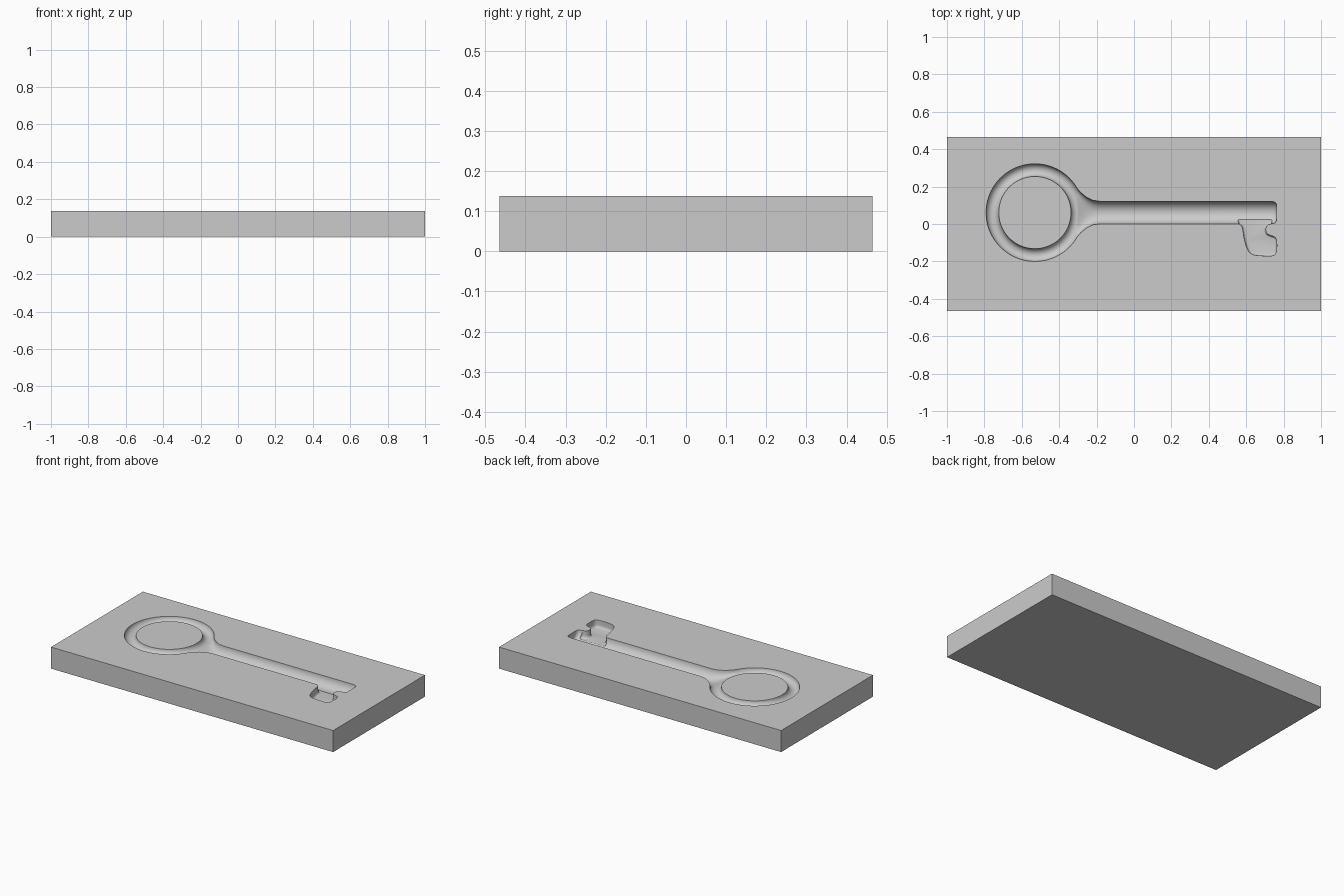
import bpy, bmesh
from math import sin, cos, pi
from mathutils import Vector

if "Cube" in bpy.data.objects:
    bpy.data.objects.remove(bpy.data.objects["Cube"])

TOP = 0.138          # height of the slab face
CZ = TOP + 0.0006    # cutter mid height, just clear of the face
CY = 0.061           # centre line of the key


def make_object(name, bm):
    bmesh.ops.recalc_face_normals(bm, faces=bm.faces)
    if bm.calc_volume(signed=True) < 0:
        bmesh.ops.reverse_faces(bm, faces=bm.faces)
    me = bpy.data.meshes.new(name)
    bm.to_mesh(me)
    bm.free()
    ob = bpy.data.objects.new(name, me)
    bpy.context.scene.collection.objects.link(ob)
    return ob


def volume(me):
    bm = bmesh.new()
    bm.from_mesh(me)
    v = bm.calc_volume(signed=True)
    bm.free()
    return v


def carve(target, cutter):
    """Subtract cutter, keeping the first solver result with a sensible volume."""
    before = volume(target.data)
    mod = target.modifiers.new("carve", 'BOOLEAN')
    mod.operation = 'DIFFERENCE'
    mod.object = cutter
    result = None
    for solver in ('MANIFOLD', 'EXACT', 'FLOAT'):
        mod.solver = solver
        bpy.context.view_layer.update()
        dg = bpy.context.evaluated_depsgraph_get()
        me = bpy.data.meshes.new_from_object(target.evaluated_get(dg))
        if 0.85 * before < volume(me) < before - 1e-5:
            result = me
            break
    target.modifiers.remove(mod)
    if result:
        target.data = result
    cutter.hide_render = True
    cutter.hide_set(True)


def smooth_loop(pts, steps=5):
    """Closed Catmull-Rom curve through 2D points."""
    out, n = [], len(pts)
    for i in range(n):
        a, b, c, d = (Vector(pts[(i + k) % n]) for k in (-1, 0, 1, 2))
        for s in range(steps):
            t = s / steps
            out.append(0.5 * (2 * b + (c - a) * t + (2 * a - 5 * b + 4 * c - d) * t * t
                              + (3 * b - a - 3 * c + d) * t ** 3))
    return out


def bridge(bm, r0, r1):
    n = len(r0)
    for k in range(n):
        bm.faces.new((r0[k], r0[(k + 1) % n], r1[(k + 1) % n], r1[k]))


# Slab
bm = bmesh.new()
bmesh.ops.create_cube(bm, size=1)
bmesh.ops.scale(bm, vec=(2, 0.93, TOP), verts=bm.verts)
bmesh.ops.translate(bm, vec=(0, 0, TOP / 2), verts=bm.verts)
slab = make_object("slab", bm)

# Ring of the key handle
bm = bmesh.new()
M, R, r = 96, 0.227, 0.034
loops = []
for i in range(M):
    u = 2 * pi * i / M
    radii = [(R + r * cos(2 * pi * k / 24), r * sin(2 * pi * k / 24)) for k in range(24)]
    loops.append([bm.verts.new((-0.53 + q * cos(u), CY + q * sin(u), CZ + h)) for q, h in radii])
for i in range(M):
    bridge(bm, loops[i], loops[(i + 1) % M])
ring = make_object("ring_cutter", bm)

# Shaft with flared neck: centre x, edge x, half width, depth
sections = [(-.304, -.381, .170, .033), (-.295, -.335, .163, .037), (-.280, -.310, .136, .043),
            (-.262, -.285, .108, .049), (-.240, -.255, .083, .055), (-.210, -.222, .066, .059),
            (-.175, -.180, .060, .060), (.735, .735, .060, .060), (.750, .750, .057, .057),
            (.759, .759, .050, .050), (.763, .763, .040, .040)]
bm = bmesh.new()
N = 40
loops = []
for cx, ex, w, d in sections:
    loops.append([bm.verts.new((cx + (ex - cx) * cos(a) ** 2, CY + w * cos(a), CZ + d * sin(a)))
                  for a in (2 * pi * k / N for k in range(N))])
for r0, r1 in zip(loops, loops[1:]):
    bridge(bm, r0, r1)
first = loops[0]
for k in range(N // 2):      # first end is curved, so cap it in strips
    q = [first[k], first[k + 1], first[(N - k - 1) % N], first[(N - k) % N]]
    bm.faces.new(list(dict.fromkeys(q)))
bm.faces.new(loops[-1])
shaft = make_object("shaft_cutter", bm)

# Bit of the key with its notch; the walls round into the floor
outline = [(.555, .04), (.562, .002), (.578, -.015), (.590, -.08), (.608, -.137), (.635, -.163),
           (.69, -.170), (.742, -.169), (.760, -.150), (.763, -.10), (.755, -.072), (.732, -.062),
           (.710, -.050), (.704, -.025), (.714, -.006), (.735, .004), (.735, .04), (.65, .055)]
path = smooth_loop(outline)
n = len(path)
inward = []
for i in range(n):
    t = (path[(i + 1) % n] - path[i - 1]).normalized()
    inward.append(Vector((-t.y, t.x)))
bm = bmesh.new()
loops = []
for inset, z in ((0, .04), (0, -.028), (.001, -.036), (.004, -.043), (.008, -.047), (.012, -.048)):
    loops.append([bm.verts.new((p.x + m.x * inset, p.y + m.y * inset, CZ + z))
                  for p, m in zip(path, inward)])
for r0, r1 in zip(loops, loops[1:]):
    bridge(bm, r0, r1)
bm.faces.new(loops[0])
bm.faces.new(loops[-1])
bit = make_object("bit_cutter", bm)

# Press the key shape into the slab
for cutter in (ring, shaft, bit):
    carve(slab, cutter)

bpy.context.view_layer.objects.active = slab
slab.select_set(True)
bpy.ops.object.shade_smooth_by_angle(angle=0.6)
